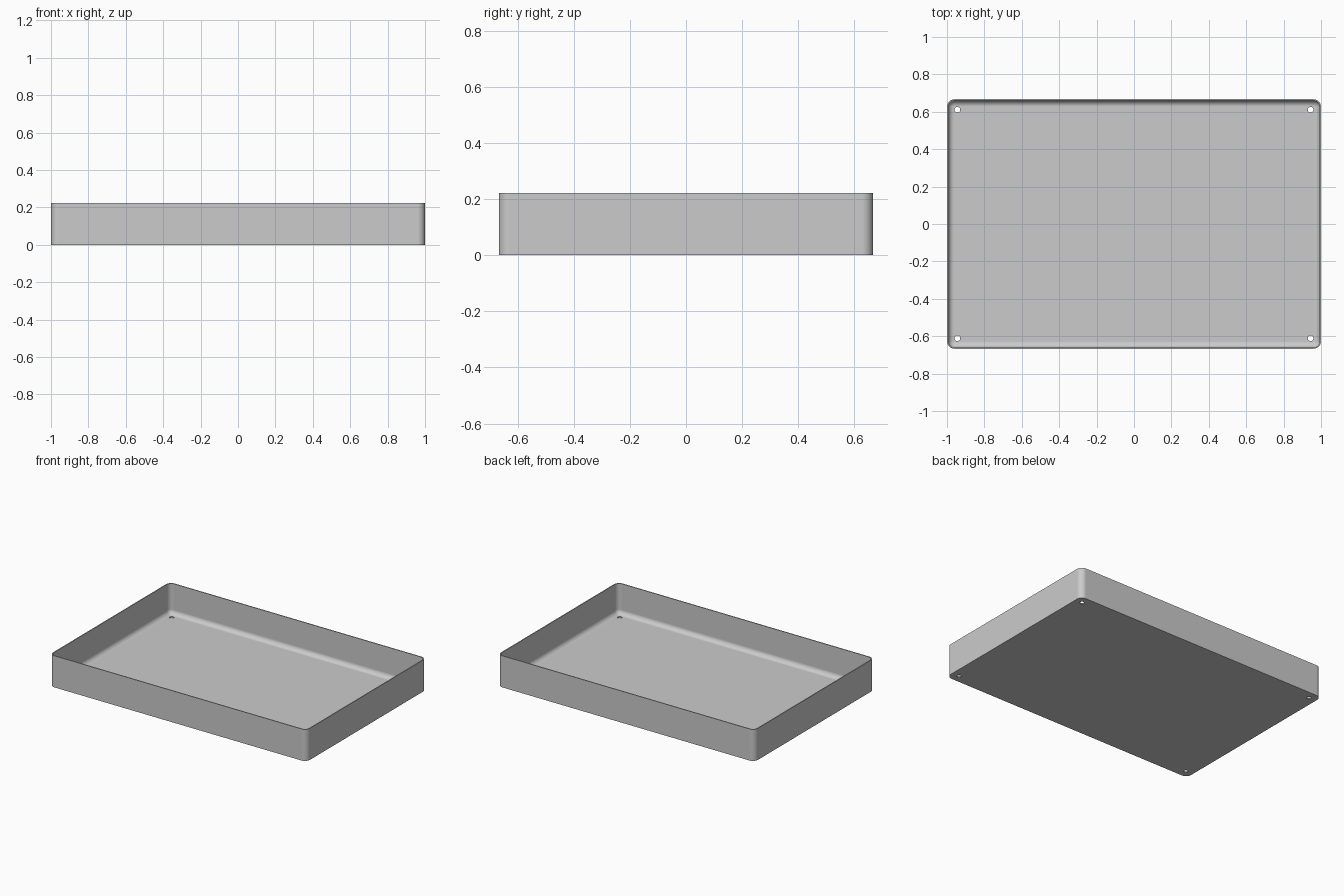
import bpy, bmesh
from math import sin, cos, pi, radians
from mathutils import Matrix

cube = bpy.data.objects.get("Cube")
if cube:
    bpy.data.objects.remove(cube, do_unlink=True)

HALF_X, HALF_Y, HEIGHT = 1.0, 0.667, 0.222
CORNER, WALL, FLOOR, FILLET = 0.04, 0.007, 0.008, 0.032
STEPS = 8

grey = bpy.data.materials.new("plain_grey")
grey.use_nodes = True
grey.diffuse_color = (0.6, 0.6, 0.6, 1)
grey.node_tree.nodes["Principled BSDF"].inputs["Base Color"].default_value = (0.6, 0.6, 0.6, 1)


def make_object(name, bm):
    mesh = bpy.data.meshes.new(name)
    bmesh.ops.recalc_face_normals(bm, faces=bm.faces)
    bm.to_mesh(mesh)
    bm.free()
    mesh.materials.append(grey)
    obj = bpy.data.objects.new(name, mesh)
    bpy.context.collection.objects.link(obj)
    return obj


def rounded_ring(bm, inset, z):
    """Rounded rectangle, inset from the outer wall, at height z."""
    r = CORNER - inset
    ring = []
    for i, (sx, sy) in enumerate([(1, 1), (-1, 1), (-1, -1), (1, -1)]):
        for k in range(STEPS + 1):
            a = (i + k / STEPS) * pi / 2
            ring.append(bm.verts.new((sx * (HALF_X - CORNER) + r * cos(a),
                                      sy * (HALF_Y - CORNER) + r * sin(a), z)))
    return ring


# Tray shell: outer wall, rim, inner wall, curved fillet down to the floor
profile = [(0, 0), (0, HEIGHT), (WALL, HEIGHT)]
for k in range(STEPS + 1):
    a = k / STEPS * pi / 2
    profile.append((WALL + FILLET * (1 - cos(a)), FLOOR + FILLET * (1 - sin(a))))

bm = bmesh.new()
rings = [rounded_ring(bm, inset, z) for inset, z in profile]
for low, high in zip(rings, rings[1:]):
    n = len(low)
    for i in range(n):
        j = (i + 1) % n
        bm.faces.new((low[i], low[j], high[j], high[i]))
bm.faces.new(rings[0])
bm.faces.new(rings[-1])
tray = make_object("tray", bm)

# Four corner holes drilled through the floor
bm = bmesh.new()
for sx in (-1, 1):
    for sy in (-1, 1):
        bmesh.ops.create_cone(bm, cap_ends=True, segments=24, radius1=0.015,
                              radius2=0.015, depth=0.06,
                              matrix=Matrix.Translation((sx * 0.944, sy * 0.611, 0)))
drill = make_object("hole_cutter", bm)
drill.hide_render = True

cut = tray.modifiers.new("corner_holes", "BOOLEAN")
cut.operation = "DIFFERENCE"
cut.solver = "EXACT"
cut.object = drill
bpy.ops.object.select_all(action="DESELECT")
tray.select_set(True)
bpy.context.view_layer.objects.active = tray
bpy.ops.object.modifier_apply(modifier=cut.name)
bpy.data.objects.remove(drill, do_unlink=True)

# Smooth corners and fillet, crisp rim and base
bpy.ops.object.shade_smooth_by_angle(angle=radians(35))
flat = tray.modifiers.new("even_walls", "WEIGHTED_NORMAL")
flat.keep_sharp = True
